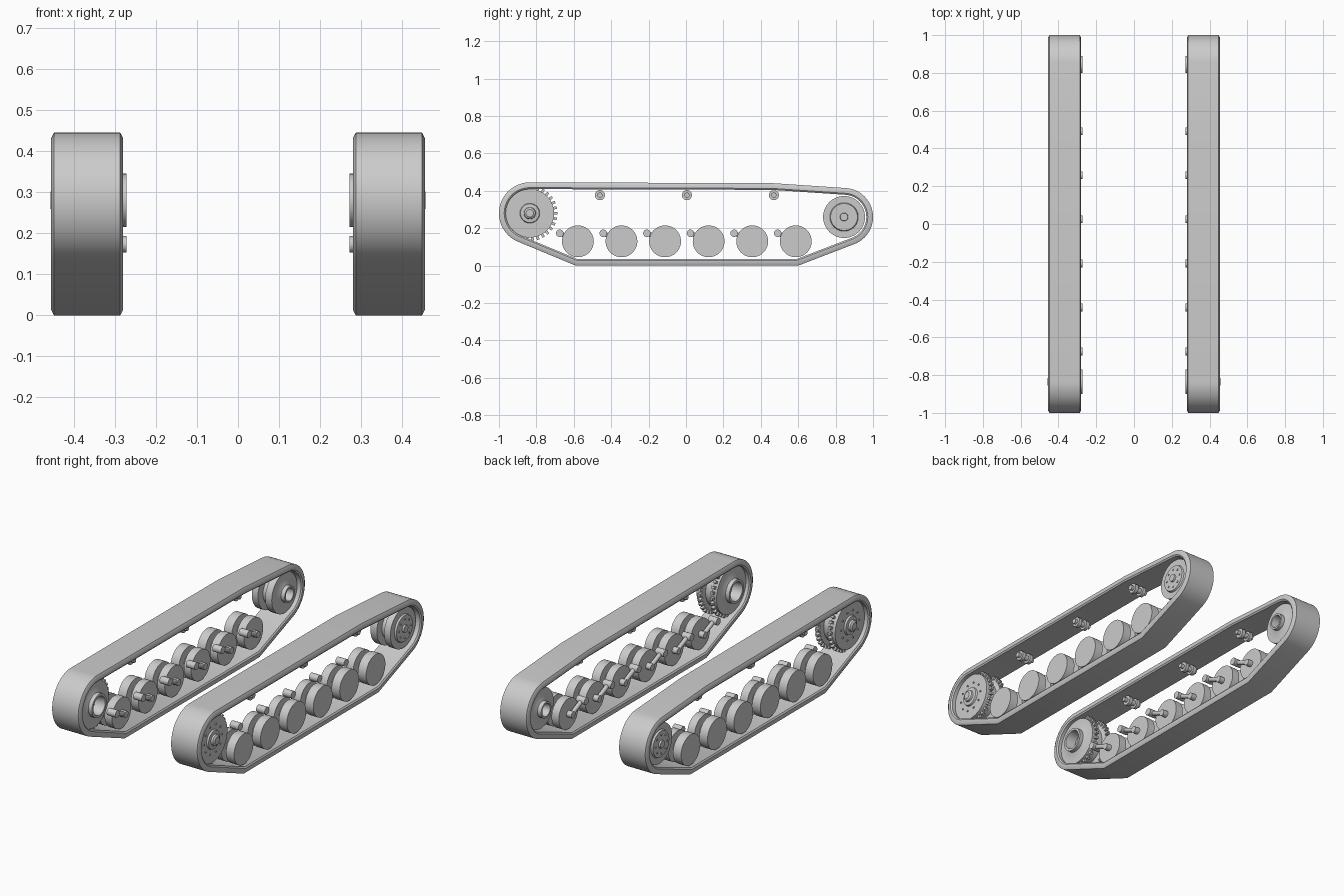
import bpy, bmesh, math
from mathutils import Vector, Matrix, geometry

cube = bpy.data.objects.get("Cube")
if cube:
    bpy.data.objects.remove(cube, do_unlink=True)

grey = bpy.data.materials.new("plain grey")
grey.use_nodes = True
COLOUR = (0.6, 0.6, 0.6, 1)
grey.diffuse_color = COLOUR
grey.node_tree.nodes["Principled BSDF"].inputs["Base Color"].default_value = COLOUR


def finish(name, bm):
    """Turn a left-hand part into an object mirrored to the right."""
    bmesh.ops.recalc_face_normals(bm, faces=bm.faces)
    mesh = bpy.data.meshes.new(name)
    bm.to_mesh(mesh)
    bm.free()
    mesh.materials.append(grey)
    ob = bpy.data.objects.new(name, mesh)
    bpy.context.collection.objects.link(ob)
    bpy.ops.object.select_all(action='DESELECT')
    ob.select_set(True)
    bpy.context.view_layer.objects.active = ob
    bpy.ops.object.shade_smooth_by_angle(angle=math.radians(30))
    mirror = ob.modifiers.new("other side", 'MIRROR')
    mirror.use_mirror_merge = False
    return ob


def lathe(bm, y, z, profile, segs=48):
    """Spin (x, radius) points about an axle along x; ends lie on the axis."""
    rings = []
    for x, r in profile:
        if r == 0:
            rings.append([bm.verts.new((x, y, z))] * segs)
        else:
            angles = [math.tau * i / segs for i in range(segs)]
            rings.append([bm.verts.new((x, y + r * math.cos(a), z + r * math.sin(a)))
                          for a in angles])
    for a, b in zip(rings, rings[1:]):
        for i in range(segs):
            j = (i + 1) % segs
            corners = list(dict.fromkeys((a[i], a[j], b[j], b[i])))
            bm.faces.new(corners)


def drum(bm, y, z, x0, x1, r, segs=20):
    lathe(bm, y, z, [(x0, 0), (x0, r), (x1, r), (x1, 0)], segs)


def rod(bm, a, b, r):
    a, b = Vector(a), Vector(b)
    turn = (b - a).to_track_quat('Z', 'Y').to_matrix().to_4x4()
    bmesh.ops.create_cone(bm, cap_ends=True, segments=16, radius1=r, radius2=r,
                          depth=(b - a).length,
                          matrix=Matrix.Translation((a + b) / 2) @ turn)


def bolts(bm, y, z, x0, x1, ring, count):
    for i in range(count):
        a = math.tau * i / count
        drum(bm, y + ring * math.cos(a), z + ring * math.sin(a), x0, x1, 0.005, 8)


FRONT, REAR = Vector((-0.835, 0.28)), Vector((0.845, 0.26))

# Track band: hull around both end wheels and the ground run
points = [Vector(p) for p in ((-0.59, 0), (0.6, 0), (0.46, 0.441), (-0.5, 0.442))]
for centre, radius in ((FRONT, 0.165), (REAR, 0.155)):
    for i in range(72):
        a = math.tau * i / 72
        points.append(centre + radius * Vector((math.cos(a), math.sin(a))))
outline = [points[i] for i in geometry.convex_hull_2d(points)]
area = sum(p.x * q.y - q.x * p.y for p, q in zip(outline, outline[1:] + outline[:1]))
if area < 0:
    outline.reverse()


def inset(depth):
    result = []
    for i, p in enumerate(outline):
        before = (p - outline[i - 1]).normalized()
        after = (outline[(i + 1) % len(outline)] - p).normalized()
        n1, n2 = Vector((-before.y, before.x)), Vector((-after.y, after.x))
        n = (n1 + n2).normalized()
        result.append(p + n * depth / n.dot(n1))
    return result


bm = bmesh.new()
section = [(0.28, 0.013), (0.287, 0), (0.448, 0), (0.455, 0.013),
           (0.455, 0.028), (0.449, 0.036), (0.286, 0.036), (0.28, 0.028)]
loops = [[bm.verts.new((x, p.x, p.y)) for p in inset(d)] for x, d in section]
for k, loop in enumerate(loops):
    other = loops[(k + 1) % len(loops)]
    for i in range(len(loop)):
        j = (i + 1) % len(loop)
        bm.faces.new((loop[i], loop[j], other[j], other[i]))
finish("track_band", bm)

# Drive sprocket with two toothed rims, hollow on the inner side
bm = bmesh.new()
y, z = FRONT
lathe(bm, y, z, [(0.457, 0), (0.457, 0.02), (0.45, 0.03), (0.44, 0.032), (0.438, 0.05),
                 (0.428, 0.053), (0.428, 0.13), (0.395, 0.13), (0.39, 0.105),
                 (0.34, 0.105), (0.335, 0.13), (0.305, 0.13), (0.305, 0.09),
                 (0.295, 0.065), (0.272, 0.065), (0.272, 0.052), (0.33, 0.045), (0.33, 0)])
bolts(bm, y, z, 0.425, 0.433, 0.08, 10)
finish("drive_sprocket", bm)

bm = bmesh.new()
TEETH = 30
for x in (0.325, 0.402):
    for i in range(TEETH):
        place = (Matrix.Translation((x, y, z))
                 @ Matrix.Rotation(math.tau * i / TEETH, 4, 'X')
                 @ Matrix.Translation((0, 0.134, 0))
                 @ Matrix.Diagonal((0.018, 0.028, 0.014, 1)))
        bmesh.ops.create_cube(bm, size=1, matrix=place)
finish("sprocket_teeth", bm)

# Rear idler wheel
bm = bmesh.new()
y, z = REAR
lathe(bm, y, z, [(0.447, 0), (0.447, 0.02), (0.438, 0.022), (0.438, 0.072), (0.428, 0.076),
                 (0.428, 0.112), (0.39, 0.112), (0.385, 0.075), (0.35, 0.075),
                 (0.345, 0.112), (0.305, 0.112), (0.305, 0.07), (0.295, 0.045),
                 (0.272, 0.045), (0.272, 0.035), (0.33, 0.03), (0.33, 0)])
bolts(bm, y, z, 0.435, 0.442, 0.052, 8)
finish("idler_wheel", bm)

# Paired road wheels, each on a trailing arm
wheels, arms = bmesh.new(), bmesh.new()
AXLE = 0.13
for i in range(6):
    y = -0.578 + 0.233 * i
    lathe(wheels, y, AXLE, [(0.44, 0), (0.44, 0.085), (0.39, 0.085), (0.39, 0.04),
                            (0.36, 0.04), (0.36, 0.085), (0.315, 0.085), (0.315, 0)], 40)
    drum(arms, y, AXLE, 0.285, 0.32, 0.018)
    drum(arms, y - 0.097, 0.173, 0.272, 0.325, 0.02)
    rod(arms, (0.298, y - 0.097, 0.173), (0.298, y, AXLE), 0.012)
finish("road_wheels", wheels)
finish("suspension_arms", arms)

# Return rollers under the top run
bm = bmesh.new()
for y in (-0.46, 0.005, 0.47):
    lathe(bm, y, 0.377, [(0.42, 0), (0.42, 0.014), (0.405, 0.014), (0.405, 0.027),
                         (0.385, 0.027), (0.385, 0.015), (0.355, 0.015), (0.355, 0.027),
                         (0.335, 0.027), (0.335, 0.012), (0.315, 0.012), (0.315, 0)], 24)
finish("return_rollers", bm)
